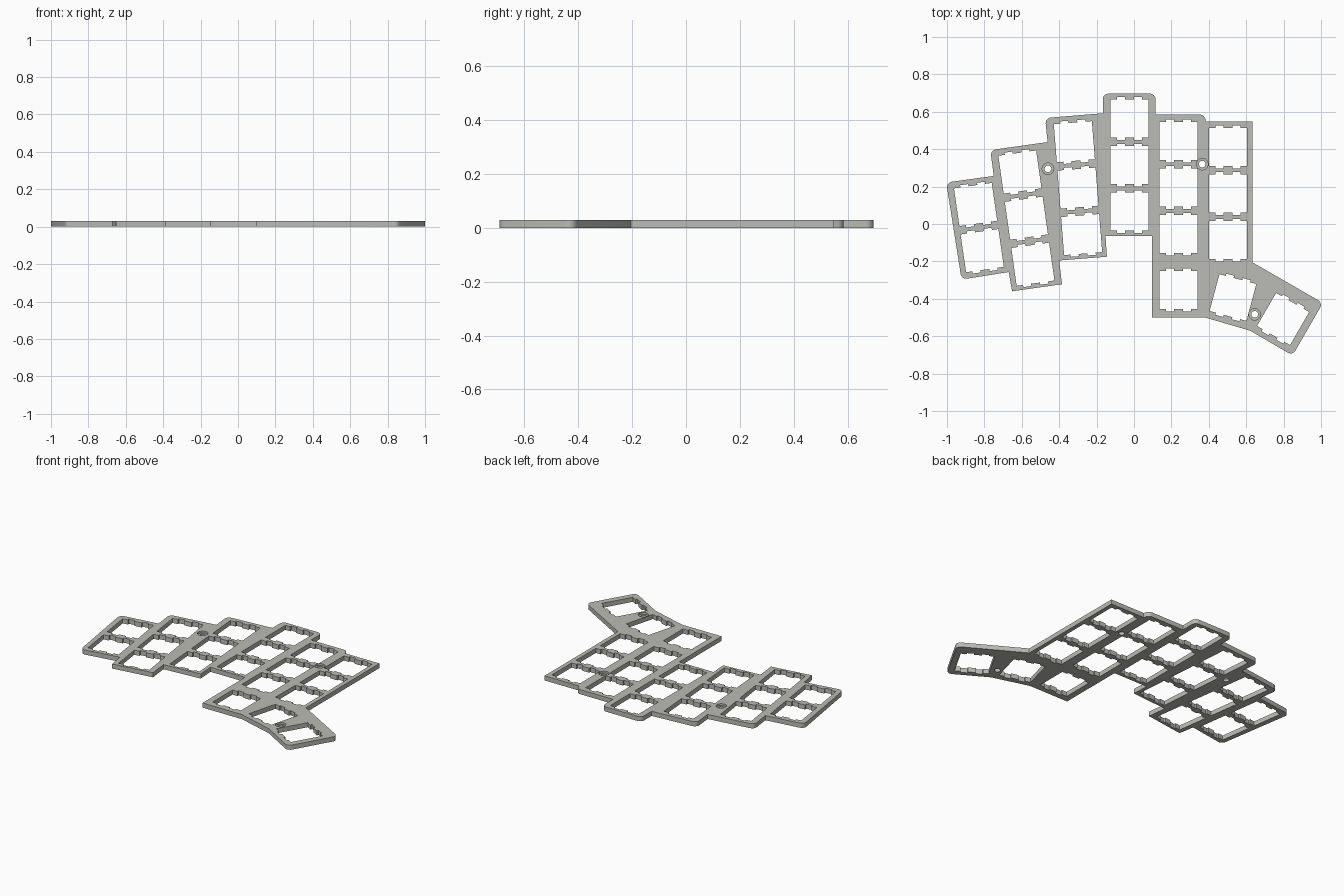
import bpy, bmesh, math
from mathutils import Vector, Matrix

cube = bpy.data.objects.get("Cube")
if cube:
    bpy.data.objects.remove(cube)

THICK = 0.03
SEAT = 0.018        # height of the recessed screw seats
HALF = 0.102        # half width of a key opening
PITCH = 0.249       # key spacing along a column
ROUND = 0.03

grey = bpy.data.materials.new("warm_grey")
grey.use_nodes = True
colour = (0.50, 0.50, 0.465, 1)
grey.diffuse_color = colour
grey.node_tree.nodes["Principled BSDF"].inputs["Base Color"].default_value = colour


def rounded(points):
    """Replace the corners marked with a radius by short arcs."""
    out = []
    for i, (x, y, r) in enumerate(points):
        p = Vector((x, y))
        if not r:
            out.append(p)
            continue
        a = (Vector(points[i - 1][:2]) - p).normalized()
        b = (Vector(points[(i + 1) % len(points)][:2]) - p).normalized()
        half = a.angle(b) / 2
        mid = p + (a + b).normalized() * r / math.sin(half)
        start = p + a * r / math.tan(half) - mid
        end = p + b * r / math.tan(half) - mid
        sweep = end.angle_signed(start)
        out += [mid + Matrix.Rotation(sweep * k / 6, 2) @ start for k in range(7)]
    return out


def circle(centre, radius, n=32):
    return [Vector(centre) + radius * Vector((math.cos(t), math.sin(t)))
            for t in (math.tau * k / n for k in range(n))]


def key_opening(centre, degrees):
    """Square opening with two clip notches on its top and bottom edges."""
    inner, outer, deep = 0.024, 0.067, HALF + 0.012
    edge = [(HALF, HALF), (outer, HALF), (outer, deep), (inner, deep), (inner, HALF)]
    top = edge + [(-x, y) for x, y in reversed(edge)]
    loop = top + [(-x, -y) for x, y in top]
    turn = Matrix.Rotation(math.radians(degrees), 2)
    return [Vector(centre) + turn @ Vector(p) for p in loop]


def slab(name, loops, height):
    """Fill the loops, treating inner ones as holes, and raise to a height."""
    curve = bpy.data.curves.new(name, 'CURVE')
    curve.dimensions = '2D'
    curve.fill_mode = 'BOTH'
    curve.extrude = height / 2
    for loop in loops:
        spline = curve.splines.new('POLY')
        spline.points.add(len(loop) - 1)
        for point, co in zip(spline.points, loop):
            point.co = (co.x, co.y, 0, 1)
        spline.use_cyclic_u = True
    temp = bpy.data.objects.new(name + "_curve", curve)
    bpy.context.collection.objects.link(temp)
    bpy.context.view_layer.update()
    mesh = bpy.data.meshes.new_from_object(
        temp.evaluated_get(bpy.context.evaluated_depsgraph_get()))
    bpy.data.objects.remove(temp)
    bm = bmesh.new()
    bm.from_mesh(mesh)
    bmesh.ops.translate(bm, verts=bm.verts, vec=(0, 0, height / 2))
    bmesh.ops.remove_doubles(bm, verts=bm.verts, dist=0.0001)
    bmesh.ops.recalc_face_normals(bm, faces=bm.faces)
    bm.to_mesh(mesh)
    bm.free()
    mesh.materials.clear()
    mesh.materials.append(grey)
    obj = bpy.data.objects.new(name, mesh)
    bpy.context.collection.objects.link(obj)
    bpy.ops.object.select_all(action='DESELECT')
    obj.select_set(True)
    bpy.context.view_layer.objects.active = obj
    bpy.ops.object.shade_smooth_by_angle()
    return obj


# Stepped outline, clockwise from the far column's top corner
R = ROUND
outline = rounded([
    (-1.004, 0.222, R), (-0.75, 0.257, 0), (-0.768, 0.395, R), (-0.462, 0.438, 0),
    (-0.475, 0.567, R), (-0.167, 0.592, 0), (-0.167, 0.697, R), (0.115, 0.697, R),
    (0.115, 0.585, 0), (0.375, 0.585, R), (0.385, 0.548, 0), (0.633, 0.548, 0),
    (0.633, -0.205, 0), (1.01, -0.422, R), (0.848, -0.703, R), (0.62, -0.57, 0),
    (0.38, -0.50, 0), (0.095, -0.50, 0), (0.095, -0.065, 0), (-0.152, -0.065, 0),
    (-0.145, -0.175, 0), (-0.40, -0.195, 0), (-0.385, -0.322, 0), (-0.652, -0.36, 0),
    (-0.67, -0.257, 0), (-0.922, -0.297, R)])

# Key columns: top key centre, tilt, number of keys
columns = [((-0.847, 0.104), 8.2, 2), ((-0.61, 0.278), 8, 3), ((-0.319, 0.44), 4.5, 3),
           ((-0.024, 0.564), 0, 3), ((0.238, 0.444), 0, 3), ((0.503, 0.412), 0, 3)]
# Thumb keys
columns += [((0.238, -0.353), 0, 1), ((0.529, -0.393), -15, 1), ((0.797, -0.508), -30, 1)]

openings = []
for centre, tilt, count in columns:
    step = Matrix.Rotation(math.radians(tilt), 2) @ Vector((0, -PITCH))
    openings += [key_opening(Vector(centre) + step * k, tilt) for k in range(count)]

# Plate with key openings and screw recesses
screws = [(-0.46, 0.295), (0.365, 0.32), (0.645, -0.483)]
slab("switch_plate", [outline] + openings + [circle(s, 0.031) for s in screws], THICK)

# Recessed ring seats for the screws
for number, s in enumerate(screws, 1):
    slab(f"screw_seat_{number}", [circle(s, 0.031), circle(s, 0.018)], SEAT)
